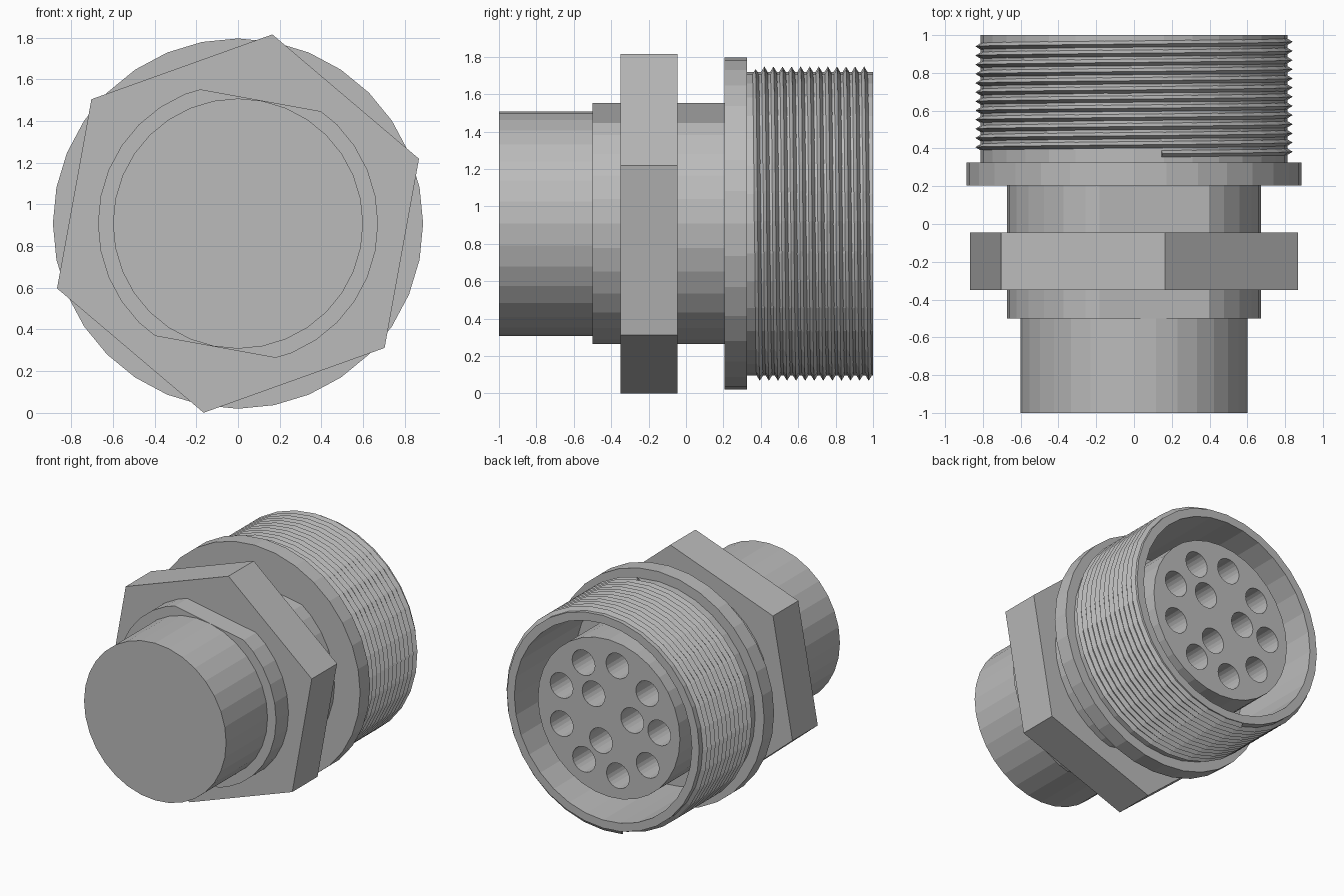
import bpy, bmesh, math
from mathutils import Vector

CZ = 0.908                    # height of the main axis
TILT = math.radians(79.7)     # clocking of hexagon, flats, pins and thread
SEG = 32

old = bpy.data.objects.get("Cube")
if old:
    bpy.data.objects.remove(old, do_unlink=True)

metal = bpy.data.materials.new("plain_grey")
metal.use_nodes = True
GREY = (0.5, 0.5, 0.5, 1)
metal.diffuse_color = GREY
metal.node_tree.nodes["Principled BSDF"].inputs["Base Color"].default_value = GREY


def polar(r, a, y):
    return Vector((r * math.cos(a), y, CZ + r * math.sin(a)))


def finish(bm, name):
    bmesh.ops.recalc_face_normals(bm, faces=bm.faces)
    mesh = bpy.data.meshes.new(name)
    bm.to_mesh(mesh)
    bm.free()
    mesh.materials.append(metal)
    ob = bpy.data.objects.new(name, mesh)
    bpy.context.collection.objects.link(ob)
    return ob


def prism(bm, r, y0, y1, n=SEG, start=0.0, cx=0.0, cz=0.0):
    """Solid n-sided bar along y."""
    ends = [[bm.verts.new(polar(r, start + math.tau * i / n, y) + Vector((cx, 0, cz)))
             for i in range(n)] for y in (y0, y1)]
    bm.faces.new(ends[0])
    bm.faces.new(ends[1])
    for i in range(n):
        j = (i + 1) % n
        bm.faces.new((ends[0][i], ends[0][j], ends[1][j], ends[1][i]))


def lathe(bm, profile, n=SEG):
    """Closed (radius, y) profile turned around the main axis."""
    rings = [[bm.verts.new(polar(r, math.tau * i / n, y)) for i in range(n)]
             for r, y in profile]
    for k, a in enumerate(rings):
        b = rings[(k + 1) % len(rings)]
        for i in range(n):
            j = (i + 1) % n
            bm.faces.new((a[i], a[j], b[j], b[i]))


# Core: front barrel running through to the socket face
bm = bmesh.new()
prism(bm, 0.6, -1.0, 0.93)
core = finish(bm, "core_barrel")

# Contact holes: ring of nine and inner ring of three
bm = bmesh.new()
for count, radius, offset in ((9, 0.425, 20), (3, 0.2, -30)):
    for i in range(count):
        a = TILT + math.radians(offset) + math.tau * i / count
        prism(bm, 0.096, 0.6, 1.1, 24, 0, radius * math.cos(a), radius * math.sin(a))
cutter = finish(bm, "contact_hole_cutter")
cutter.hide_render = True
cut = core.modifiers.new("contact_holes", "BOOLEAN")
cut.operation = "DIFFERENCE"
cut.solver = "EXACT"
cut.object = cutter
bpy.context.view_layer.objects.active = core
bpy.ops.object.modifier_apply(modifier=cut.name)
bpy.data.objects.remove(cutter, do_unlink=True)

# Neck with two opposite flats
bm = bmesh.new()
prism(bm, 0.672, -0.5, 0.22)
for side in (0, math.pi):
    normal = polar(1, TILT + side, 0) - Vector((0, 0, CZ))
    res = bmesh.ops.bisect_plane(bm, geom=bm.verts[:] + bm.edges[:] + bm.faces[:],
                                 plane_co=polar(0.601, TILT + side, 0),
                                 plane_no=normal, clear_outer=True)
    edges = [e for e in res["geom_cut"] if isinstance(e, bmesh.types.BMEdge)]
    bmesh.ops.holes_fill(bm, edges=edges, sides=0)
finish(bm, "flatted_neck")

# Hexagonal nut
bm = bmesh.new()
prism(bm, 0.922, -0.35, -0.045, 6, TILT)
finish(bm, "hex_nut")

# Flange and hollow rear sleeve
bm = bmesh.new()
lathe(bm, [(0.888, 0.205), (0.888, 0.325), (0.812, 0.325), (0.812, 1.0),
           (0.75, 1.0), (0.75, 0.27), (0.5, 0.27), (0.5, 0.205)])
finish(bm, "flanged_sleeve")

# Helical thread ridge with a triangular section
bm = bmesh.new()
PITCH, TURNS, HALF = 0.0485, 12.5, 0.022
previous = None
for i in range(int(TURNS * SEG) + 1):
    a = TILT - math.tau * i / SEG
    y = 0.372 + PITCH * i / SEG
    section = [bm.verts.new(polar(r, a, y + dy))
               for r, dy in ((0.804, -HALF), (0.84, 0), (0.804, HALF))]
    if previous:
        for k in range(3):
            m = (k + 1) % 3
            bm.faces.new((previous[k], previous[m], section[m], section[k]))
    else:
        bm.faces.new(section)
    previous = section
bm.faces.new(previous)
finish(bm, "screw_thread")
